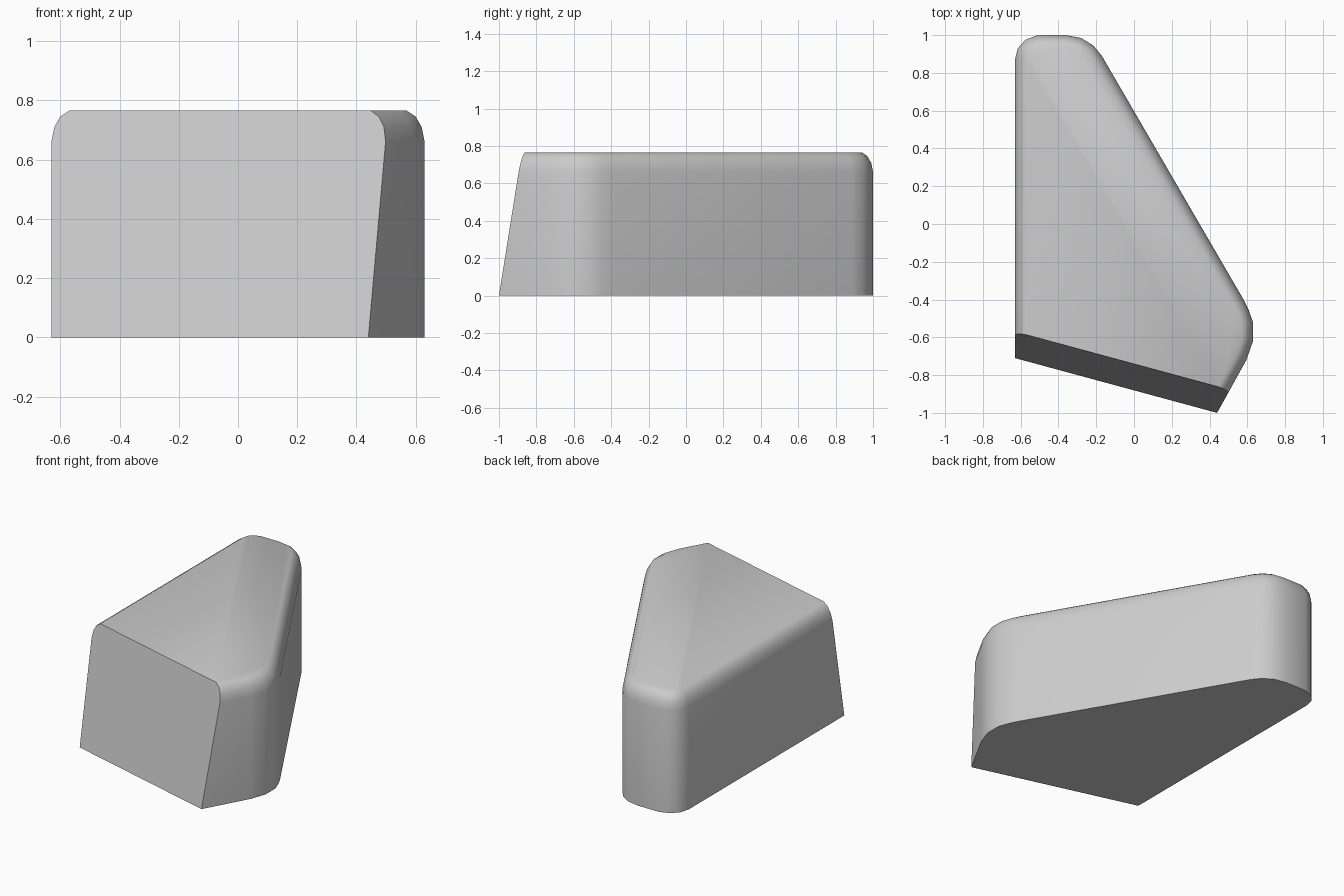
import bpy, bmesh, math
from mathutils import Vector

if "Cube" in bpy.data.objects:
    bpy.data.objects.remove(bpy.data.objects["Cube"])

# Plan outline (clockwise), running past the front so the slanted cut can trim it
outline = [Vector(p) for p in [
    (-0.63, -1.3), (-0.63, 0.87), (-0.615, 0.93), (-0.575, 0.975), (-0.51, 1.0),
    (-0.36, 1.0), (-0.28, 0.985), (-0.215, 0.945), (-0.17, 0.89),
    (0.58, -0.40), (0.607, -0.455), (0.63, -0.52), (0.63, -0.62),
    (0.595, -0.72), (0.274, -1.3)]]


def inset(points, dist):
    """Mitred inward offset of a clockwise polygon."""
    result = []
    for i, p in enumerate(points):
        a = (p - points[i - 1]).normalized()
        b = (points[(i + 1) % len(points)] - p).normalized()
        na, nb = Vector((a.y, -a.x)), Vector((b.y, -b.x))
        result.append(p + (na + nb) * dist / (1 + na.dot(nb)))
    return result


# Wall and rounded top rim: (inset, height)
profile = [(0, 0), (0, 0.66), (0.01, 0.71), (0.03, 0.745), (0.06, 0.765)]
bm = bmesh.new()
rings = [[bm.verts.new((p.x, p.y, z)) for p in inset(outline, d)] for d, z in profile]
n = len(outline)
for low, high in zip(rings, rings[1:]):
    for i in range(n):
        j = (i + 1) % n
        bm.faces.new((low[i], low[j], high[j], high[i]))
bm.faces.new(rings[0])
bm.faces.new(rings[-1])

# Slanted, angled front face
corner = Vector((-0.63, -0.71, 0))
along = Vector((1.07, -0.29, 0))
up = Vector((0, 0.14, 0.765))
cut = bmesh.ops.bisect_plane(
    bm, geom=bm.verts[:] + bm.edges[:] + bm.faces[:], plane_co=corner,
    plane_no=up.cross(along), clear_inner=True)
if not bm.verts or max(v.co.y for v in bm.verts) < 0.9:
    raise RuntimeError("front cut removed the wrong side")
edges = [e for e in cut["geom_cut"] if isinstance(e, bmesh.types.BMEdge)]
bmesh.ops.holes_fill(bm, edges=edges, sides=0)
bmesh.ops.recalc_face_normals(bm, faces=bm.faces[:])

mesh = bpy.data.meshes.new("wedge_block")
bm.to_mesh(mesh)
bm.free()
block = bpy.data.objects.new("wedge_block", mesh)
bpy.context.collection.objects.link(block)
bpy.context.view_layer.objects.active = block
block.select_set(True)
bpy.ops.object.shade_smooth_by_angle(angle=math.radians(40))
